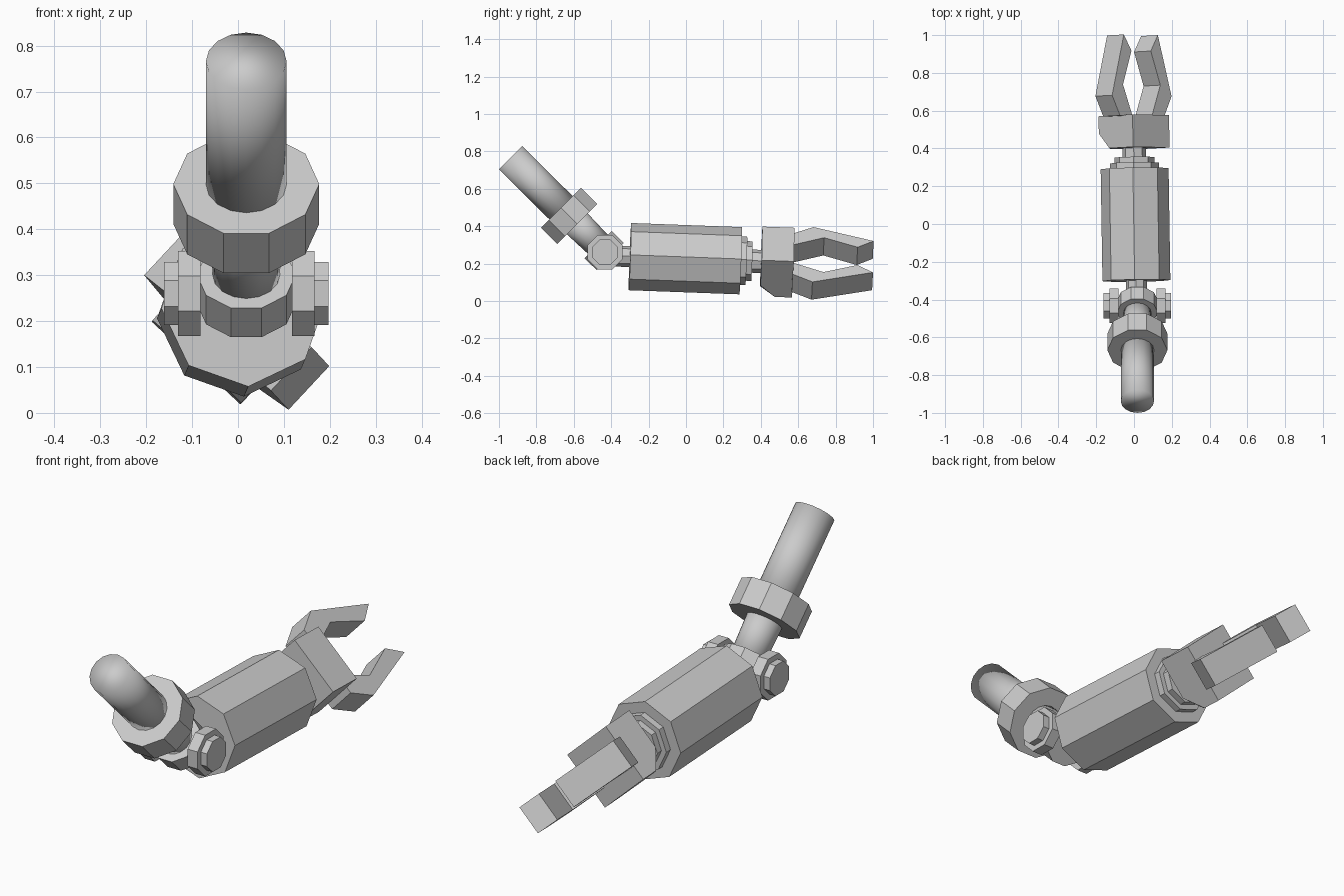
import bpy, bmesh
from math import cos, sin, pi, radians
from mathutils import Vector, Matrix

cube = bpy.data.objects.get("Cube")
if cube:
    bpy.data.objects.remove(cube)

metal = bpy.data.materials.new("plain grey metal")
metal.use_nodes = True
grey = (0.6, 0.6, 0.6, 1)
metal.diffuse_color = grey
metal.node_tree.nodes["Principled BSDF"].inputs["Base Color"].default_value = grey


def frame(origin, axis, side=(1, 0, 0)):
    """Matrix whose local z runs along the axis and local x along the side."""
    a = Vector(axis).normalized()
    s = Vector(side)
    s = (s - a * s.dot(a)).normalized()
    rot = Matrix((s, a.cross(s), a)).transposed().to_4x4()
    return Matrix.Translation(origin) @ rot


def finish(name, bm, matrix, smooth=False):
    bm.transform(matrix)
    bmesh.ops.recalc_face_normals(bm, faces=bm.faces)
    for f in bm.faces:
        f.smooth = smooth
    mesh = bpy.data.meshes.new(name)
    bm.to_mesh(mesh)
    bm.free()
    mesh.materials.append(metal)
    obj = bpy.data.objects.new(name, mesh)
    bpy.context.collection.objects.link(obj)


def turned(name, matrix, profile, sides, phase=0, smooth=False):
    """Closed many-sided solid from (distance, radius) stations."""
    bm = bmesh.new()
    rings = []
    for t, r in profile:
        angles = [radians(phase) + 2 * pi * i / sides for i in range(sides)]
        rings.append([bm.verts.new((r * cos(a), r * sin(a), t)) for a in angles])
    for low, high in zip(rings, rings[1:]):
        for i in range(sides):
            j = (i + 1) % sides
            bm.faces.new((low[i], low[j], high[j], high[i]))
    bm.faces.new(rings[0])
    bm.faces.new(rings[-1])
    finish(name, bm, matrix, smooth)


# Upper arm, sloping down to the elbow
upper = frame((0.018, -0.938, 0.766), (0, 0.71, -0.704))
turned("upper_arm_tube", upper, [(0, 0.088), (0.44, 0.088)], 16, 0, True)
turned("lower_arm_tube", upper, [(0.44, 0.081), (0.7, 0.072)], 16, 0, True)
turned("upper_collar", upper, [(0.38, 0.159), (0.503, 0.159)], 10)
turned("elbow_collar", upper, [(0.66, 0.108), (0.75, 0.108)], 10)

# Elbow knuckles, one on each side
for label, s in (("left", 1), ("right", -1)):
    pin = frame((0.018, -0.433, 0.26), (s, 0, 0), (0, 1, 0))
    turned(label + "_knuckle", pin, [(0.1, 0.1), (0.149, 0.1)], 8, 22.5)
    turned(label + "_knuckle_cap", pin, [(0.149, 0.074), (0.179, 0.074)], 8, 22.5)

# Forearm with stepped wrist
fore = frame((0.008, 0, 0.226), (-0.016, 1, -0.037))
turned("elbow_stem", fore, [(-0.41, 0.056), (-0.29, 0.056)], 8, -3)
turned("forearm", fore, [(-0.3, 0.18), (0.293, 0.18)], 8, -3)
turned("wrist_plate", fore, [(0.293, 0.13), (0.323, 0.13)], 8, -3)
turned("wrist_ring", fore, [(0.323, 0.106), (0.353, 0.106)], 8, -3)
turned("wrist_stem", fore, [(0.35, 0.062), (0.42, 0.062)], 8, -3)

# Hand frame: local x is the opening direction, local y the finger width
a = radians(137)
hand = frame((0.008, 0, 0.226), (-0.016, 1, -0.037), (cos(a), 0, sin(a)))

# Palm: square block with the two near lower corners cut off
bm = bmesh.new()
block = Matrix.Translation((0, 0, 0.488)) @ Matrix.Diagonal((0.264, 0.264, 0.172, 1))
bmesh.ops.create_cube(bm, size=1, matrix=block)
up = Vector((0, 0, 1))
width_up = (hand.to_3x3().inverted() @ up).y
low_sign = -1 if width_up > 0 else 1
corners = [v for v in bm.verts if v.co.z < 0.45 and v.co.y * low_sign > 0]
bmesh.ops.bevel(bm, geom=corners, offset=0.08, segments=1, affect='VERTICES',
                profile=0.5)
finish("palm", bm, hand)

# Two bent claw fingers, mirrored across the palm
outline = [(0.07, 0.57), (0.16, 0.57), (0.215, 0.677), (0.123, 1.0),
           (0.07, 0.915), (0.135, 0.735)]
for label, s in (("upper", 1), ("lower", -1)):
    bm = bmesh.new()
    walls = [[bm.verts.new((s * d, w, y)) for d, y in outline] for w in (-0.065, 0.065)]
    for wall in walls:
        bm.faces.new(wall)
    for i in range(len(outline)):
        j = (i + 1) % len(outline)
        bm.faces.new((walls[0][i], walls[0][j], walls[1][j], walls[1][i]))
    finish(label + "_finger", bm, hand)
